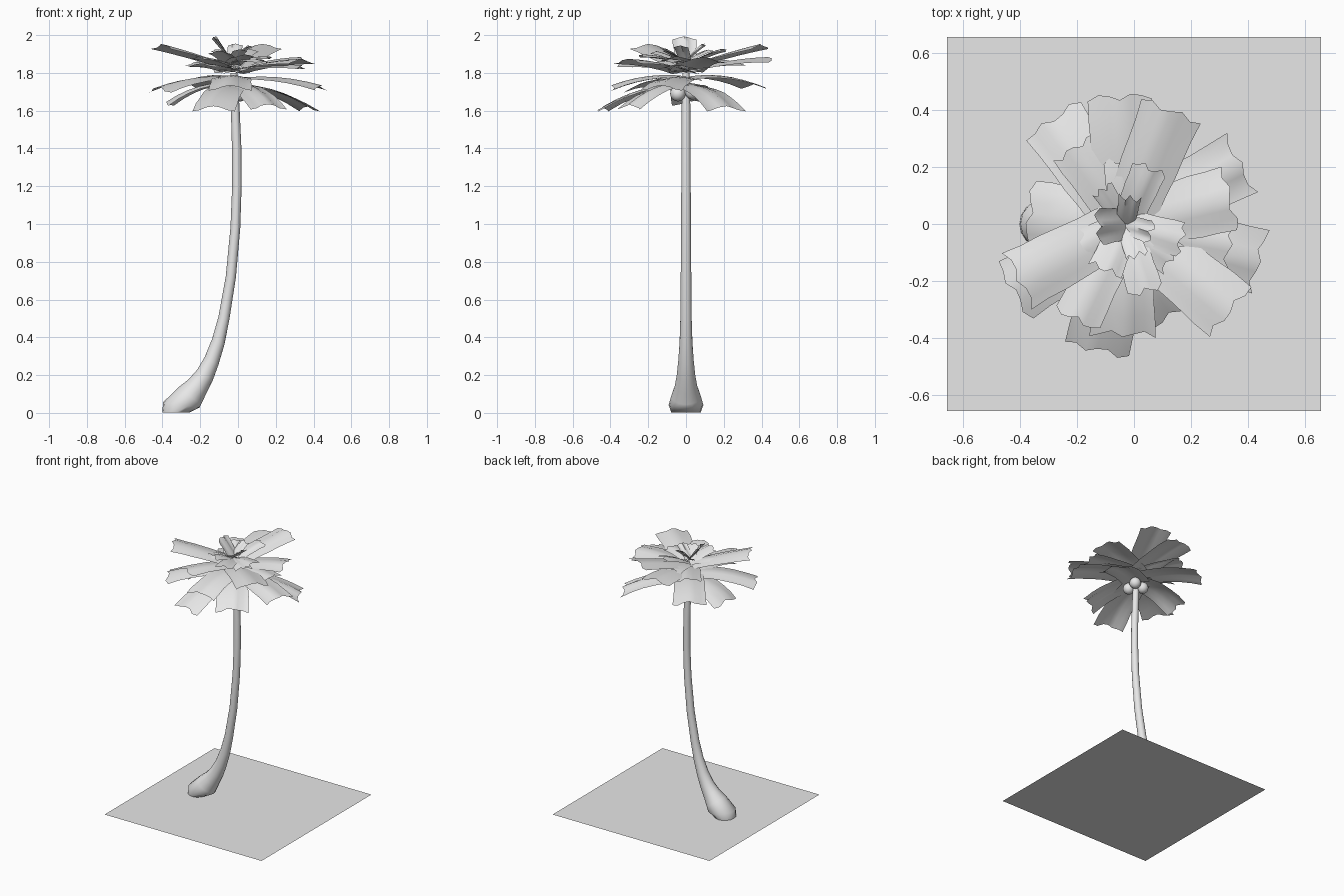
import bpy, bmesh, math
from mathutils import Vector

if "Cube" in bpy.data.objects:
    bpy.data.objects.remove(bpy.data.objects["Cube"])

grey = bpy.data.materials.new("light grey")
grey.diffuse_color = (0.8, 0.8, 0.8, 1)
grey.use_nodes = True
grey.node_tree.nodes["Principled BSDF"].inputs["Base Color"].default_value = grey.diffuse_color


def finish(name, bm, angle=40):
    me = bpy.data.meshes.new(name)
    bm.to_mesh(me)
    bm.free()
    me.materials.append(grey)
    ob = bpy.data.objects.new(name, me)
    bpy.context.collection.objects.link(ob)
    bpy.ops.object.select_all(action='DESELECT')
    ob.select_set(True)
    bpy.context.view_layer.objects.active = ob
    bpy.ops.object.shade_smooth_by_angle(angle=math.radians(angle))
    return ob


# Square base sheet
bm = bmesh.new()
bmesh.ops.create_grid(bm, x_segments=1, y_segments=1, size=0.655)
finish("base_sheet", bm)

# Trunk: rings (centre x, centre z, half width in the bend plane, half width in y, tilt in degrees)
rings = [(-0.328, 0.002, 0.072, 0.078, 0), (-0.30, 0.042, 0.098, 0.092, 8),
         (-0.255, 0.09, 0.075, 0.078, 38), (-0.215, 0.14, 0.06, 0.06, 38),
         (-0.175, 0.20, 0.05, 0.049, 35), (-0.14, 0.275, 0.042, 0.041, 30),
         (-0.105, 0.375, 0.036, 0.034, 25), (-0.075, 0.50, 0.030, 0.030, 15),
         (-0.038, 0.72, 0.027, 0.028, 9), (-0.014, 0.98, 0.026, 0.026, 4),
         (-0.006, 1.2, 0.025, 0.025, 1), (-0.007, 1.4, 0.025, 0.024, -1),
         (-0.015, 1.62, 0.023, 0.023, -3), (-0.022, 1.80, 0.018, 0.018, -4)]
N = 16
bm = bmesh.new()
loops = []
for cx, cz, rx, ry, tilt in rings:
    t = math.radians(tilt)
    loop = []
    for i in range(N):
        a = math.tau * i / N
        u = rx * math.cos(a)
        z = max(0.0, cz - u * math.sin(t))
        loop.append(bm.verts.new((cx + u * math.cos(t), ry * math.sin(a), z)))
    loops.append(loop)
for a, b in zip(loops, loops[1:]):
    for i in range(N):
        j = (i + 1) % N
        bm.faces.new((a[i], a[j], b[j], b[i]))
bm.faces.new(loops[0][::-1])
bm.faces.new(loops[-1])
finish("trunk", bm, 60)

# Coconuts under the crown
for k, p in enumerate([(0.012, -0.043, 1.69), (-0.055, 0.028, 1.69), (0.018, 0.035, 1.70)]):
    bm = bmesh.new()
    bmesh.ops.create_uvsphere(bm, u_segments=16, v_segments=10, radius=0.041)
    bmesh.ops.translate(bm, verts=bm.verts, vec=p)
    finish(f"coconut_{k + 1}", bm, 60)


# Frond: an arched strip with a soft centre fold and a ragged tip
def frond(name, tip, base_z, width, arch, seed):
    base = Vector((-0.03, 0, base_z))
    tip = Vector(tip)
    d = Vector((tip.x - base.x, tip.y, 0)).normalized()
    side = Vector((-d.y, d.x, 0))
    nl, nw = 6, 6
    bm = bmesh.new()
    grid = []
    for i in range(nl + 1):
        t = i / nl
        c = base.lerp(tip, t)
        c.z += arch * 4 * t * (1 - t)
        row = []
        for j in range(nw + 1):
            u = 2 * j / nw - 1
            half = width * 0.5 * (0.82 + 0.18 * t)
            half *= 1 + 0.02 * math.sin(seed + 2.3 * i)
            p = c + side * (u * half)
            p.z += 0.06 * width * math.cos(math.pi * u) * (0.4 + 0.6 * t)
            p += d * (0.012 * t * math.sin(seed * 1.7 + 2.1 * j))
            row.append(bm.verts.new(p))
        grid.append(row)
    for i in range(nl):
        for j in range(nw):
            bm.faces.new((grid[i][j], grid[i + 1][j], grid[i + 1][j + 1], grid[i][j + 1]))
    finish(name, bm, 60)


# Fronds per tier: base height, width, arch, then tip positions
tiers = [
    ("drooping_frond", 1.73, 0.23, 0.035,
     [(0.37, 0.21, 1.61), (-0.13, -0.44, 1.61), (-0.365, 0.04, 1.64), (0.16, -0.30, 1.62)]),
    ("low_frond", 1.765, 0.23, 0.025,
     [(0.435, -0.13, 1.72), (-0.42, -0.235, 1.71), (-0.285, 0.365, 1.73), (-0.04, -0.385, 1.72)]),
    ("middle_frond", 1.80, 0.23, 0.015,
     [(0.335, -0.305, 1.86), (-0.05, 0.445, 1.87), (0.335, 0.09, 1.87)]),
    ("rising_frond", 1.825, 0.22, 0.005,
     [(-0.40, -0.195, 1.94), (0.13, 0.395, 1.94)]),
    ("short_frond", 1.81, 0.17, 0.01,
     [(-0.20, -0.335, 1.84), (-0.21, 0.265, 1.85), (0.335, -0.07, 1.83)]),
    ("inner_frond", 1.83, 0.125, 0.01,
     [(-0.045, 0.22, 1.86), (0.055, 0.195, 1.92), (-0.215, -0.10, 1.88), (-0.10, -0.16, 1.91),
      (0.04, -0.235, 1.89), (0.165, -0.055, 1.88), (0.13, -0.12, 1.86)]),
    ("heart_frond", 1.85, 0.08, 0.005,
     [(0.01, -0.11, 1.92), (0.06, -0.03, 1.94), (-0.11, 0.12, 1.92), (-0.015, 0.09, 1.95)]),
]
n = 0
for label, bz, w, arch, tips in tiers:
    for k, tip in enumerate(tips):
        n += 1
        frond(f"{label}_{k + 1}", tip, bz + 0.004 * k, w, arch, n)

# Steep upright frond at the very top
frond("top_frond", (-0.125, -0.01, 1.985), 1.86, 0.13, 0.0, 3)
